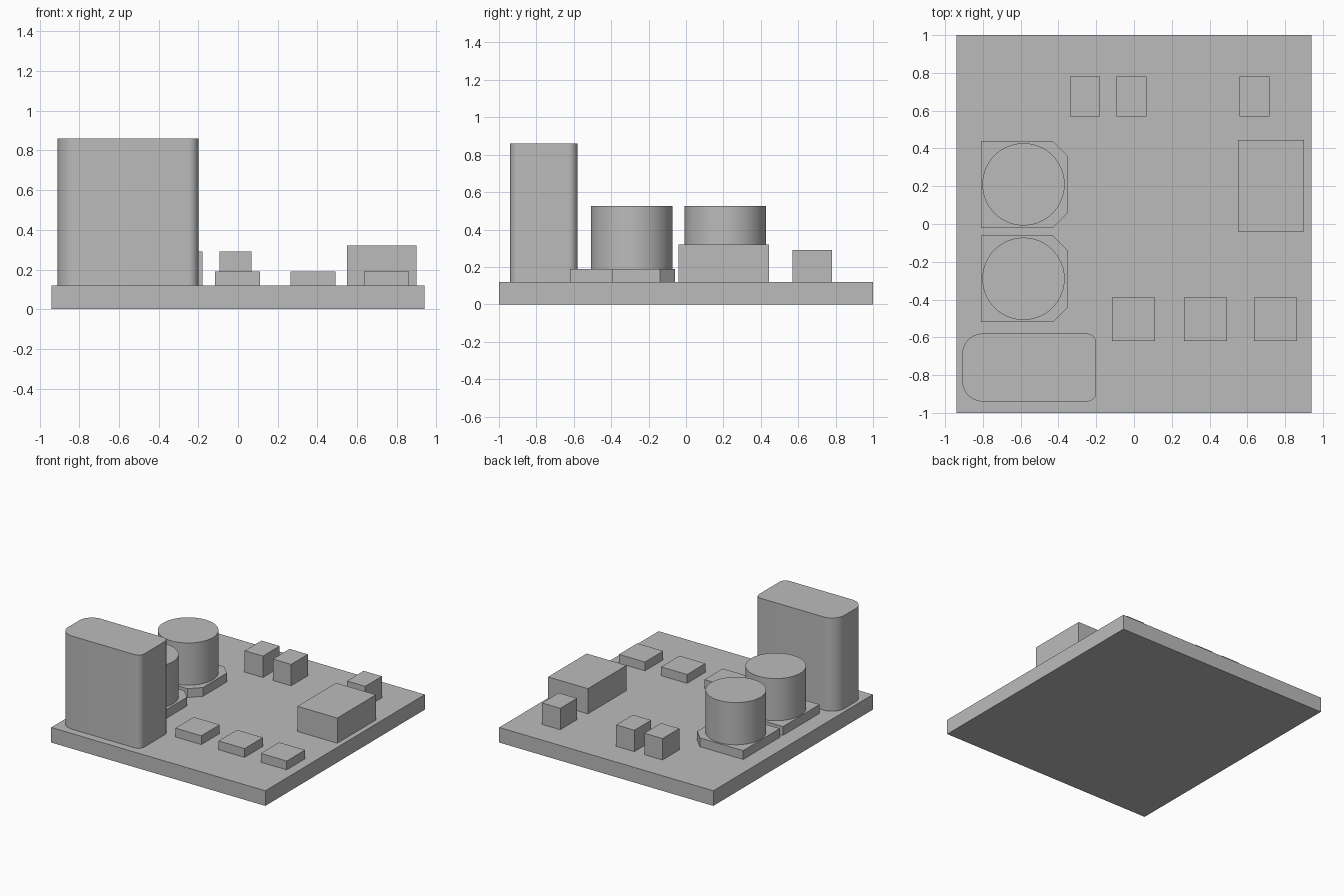
import bpy, bmesh
from math import cos, sin, pi, radians

cube = bpy.data.objects.get("Cube")
if cube:
    bpy.data.objects.remove(cube, do_unlink=True)

GREY = 0.5
grey = bpy.data.materials.new("plain grey")
grey.use_nodes = True
grey.diffuse_color = (GREY, GREY, GREY, 1)
grey.node_tree.nodes["Principled BSDF"].inputs["Base Color"].default_value = (GREY, GREY, GREY, 1)

BOARD_TOP = 0.12
BASE_TOP = 0.19


def prism(name, outline, z0, z1, smooth=False):
    """Extrude a counter-clockwise outline from z0 to z1."""
    bm = bmesh.new()
    bottom = bm.faces.new([bm.verts.new((x, y, z0)) for x, y in outline])
    top = bmesh.ops.extrude_face_region(bm, geom=[bottom], use_keep_orig=True)
    moved = [v for v in top["geom"] if isinstance(v, bmesh.types.BMVert)]
    bmesh.ops.translate(bm, verts=moved, vec=(0, 0, z1 - z0))
    bmesh.ops.recalc_face_normals(bm, faces=bm.faces)
    mesh = bpy.data.meshes.new(name)
    bm.to_mesh(mesh)
    bm.free()
    mesh.materials.append(grey)
    obj = bpy.data.objects.new(name, mesh)
    bpy.context.collection.objects.link(obj)
    if smooth:
        bpy.ops.object.select_all(action="DESELECT")
        obj.select_set(True)
        bpy.context.view_layer.objects.active = obj
        bpy.ops.object.shade_smooth_by_angle(angle=radians(30))
    return obj


def outline(x0, x1, y0, y1, left=0, right=0, steps=10):
    """Rectangle with corner radii on its -x and +x sides; one step gives a chamfer."""
    points = []
    corners = [(x1, y1, -1, -1, right), (x0, y1, 1, -1, left),
               (x0, y0, 1, 1, left), (x1, y0, -1, 1, right)]
    for i, (x, y, sx, sy, r) in enumerate(corners):
        for k in range(steps + 1 if r else 1):
            a = (i + k / steps) * pi / 2
            points.append((x + sx * r + r * cos(a), y + sy * r + r * sin(a))
                          if r else (x, y))
    return points


def box(name, x0, x1, y0, y1, z0, z1):
    return prism(name, outline(x0, x1, y0, y1), z0, z1)


# Circuit board
box("board", -0.94, 0.94, -1, 1, 0, BOARD_TOP)

# Tall block with rounded upright edges
prism("tall_block", outline(-0.91, -0.2, -0.94, -0.58, 0.11, 0.05),
      BOARD_TOP, 0.86, smooth=True)

# Round capacitors on chamfered bases
for label, y in (("front", -0.29), ("back", 0.21)):
    prism(label + "_capacitor_base",
          outline(-0.81, -0.35, y - 0.23, y + 0.23, 0, 0.08, steps=1),
          BOARD_TOP, BASE_TOP)
    circle = [(-0.585 + 0.218 * cos(k * pi / 32), y + 0.218 * sin(k * pi / 32))
              for k in range(64)]
    prism(label + "_capacitor_can", circle, BASE_TOP, 0.525, smooth=True)

# Large block near the left edge
box("inductor", 0.55, 0.9, -0.04, 0.445, BOARD_TOP, 0.32)

# Small upright blocks along the back
for i, x in enumerate((-0.26, -0.013, 0.638)):
    box(f"small_block_{i + 1}", x - 0.08, x + 0.08, 0.57, 0.78, BOARD_TOP, 0.29)

# Flat chips along the front
for i, x in enumerate((-0.002, 0.378, 0.748)):
    box(f"flat_chip_{i + 1}", x - 0.114, x + 0.114, -0.62, -0.39, BOARD_TOP, BASE_TOP)
